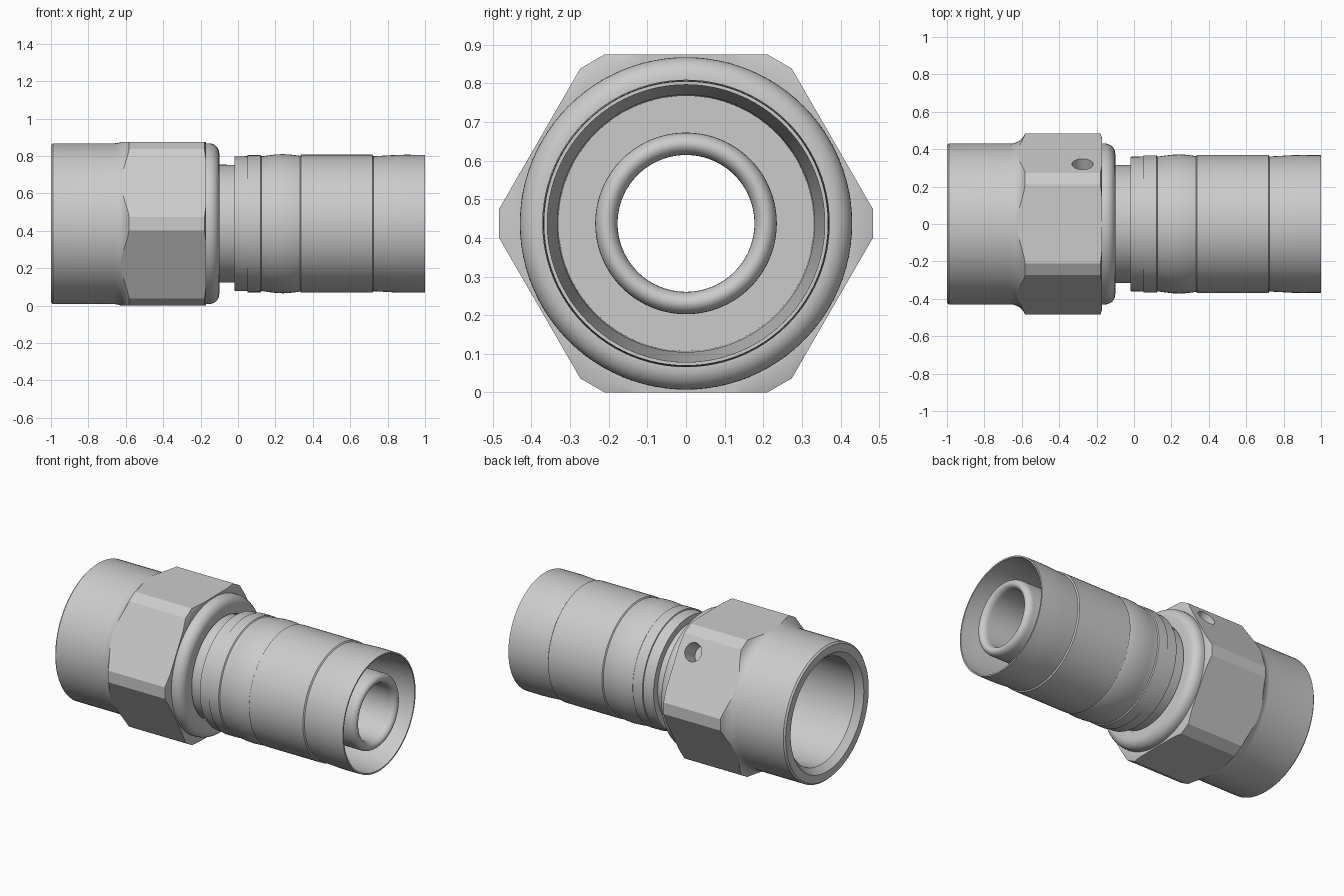
import bpy, bmesh
from math import sin, cos, pi, radians
from mathutils import Vector, Matrix

if "Cube" in bpy.data.objects:
    bpy.data.objects.remove(bpy.data.objects["Cube"])

AXIS_Z = 0.4375
SEG = 96


def finish(bm, name):
    bmesh.ops.recalc_face_normals(bm, faces=bm.faces)
    mesh = bpy.data.meshes.new(name)
    bm.to_mesh(mesh)
    bm.free()
    obj = bpy.data.objects.new(name, mesh)
    bpy.context.collection.objects.link(obj)
    return obj


def lathe(name, profile):
    """Revolve a closed (x, radius) outline about the long axis."""
    bm = bmesh.new()
    rings = []
    for i in range(SEG):
        a = 2 * pi * i / SEG
        rings.append([bm.verts.new((x, r * cos(a), AXIS_Z + r * sin(a))) for x, r in profile])
    n = len(profile)
    for i in range(SEG):
        p, q = rings[i], rings[(i + 1) % SEG]
        for j in range(n):
            k = (j + 1) % n
            bm.faces.new((p[j], p[k], q[k], q[j]))
    return finish(bm, name)


def arc(cx, cr, rad_x, rad_r, start, end, steps=8):
    return [(cx + rad_x * cos(radians(start + (end - start) * i / steps)),
             cr + rad_r * sin(radians(start + (end - start) * i / steps)))
            for i in range(steps + 1)]


def boolean(obj, cutter, operation):
    mod = obj.modifiers.new(operation, 'BOOLEAN')
    mod.object, mod.operation, mod.solver = cutter, operation, 'EXACT'
    bpy.context.view_layer.objects.active = obj
    bpy.ops.object.modifier_apply(modifier=mod.name)
    bpy.data.objects.remove(cutter)


def smooth(obj):
    bpy.ops.object.select_all(action='DESELECT')
    obj.select_set(True)
    bpy.context.view_layer.objects.active = obj
    bpy.ops.object.shade_smooth_by_angle(angle=radians(25))


# Swivel nut: turned blank with bore, flare and rounded collar
nut = lathe("swivel_nut",
            [(-1.0, 0.37), (-1.0, 0.42), (-0.99, 0.43)]
            + arc(-0.66, 0.52, 0.085, 0.09, -90, 0)
            + [(-0.19, 0.52), (-0.17, 0.455), (-0.17, 0.43)]
            + arc(-0.155, 0.375, 0.055, 0.055, 90, 0)
            + [(-0.10, 0.325), (-0.36, 0.325), (-0.38, 0.335), (-0.96, 0.335)])

# Wrench flats: hexagon with blunted corners, intersected with the blank
bm = bmesh.new()
outline = []
for k in range(6):
    a = k * pi / 3
    for t in (-0.0367, 0.0367):
        outline.append((0.484 * cos(a) - t * sin(a), AXIS_Z + 0.484 * sin(a) + t * cos(a)))
ends = [[bm.verts.new((x, y, z)) for y, z in outline] for x in (-1.2, 0.2)]
bm.faces.new(ends[0])
bm.faces.new(ends[1])
for i in range(12):
    j = (i + 1) % 12
    bm.faces.new((ends[0][i], ends[0][j], ends[1][j], ends[1][i]))
boolean(nut, finish(bm, "hex_cutter"), 'INTERSECT')

# Retaining wire hole in one flat
normal = Vector((0, cos(pi / 6), sin(pi / 6)))
bm = bmesh.new()
bmesh.ops.create_cone(bm, cap_ends=True, segments=32, radius1=0.057, radius2=0.057, depth=0.24,
                      matrix=Matrix.Translation((-0.275, 0.32, AXIS_Z + 0.321))
                      @ normal.to_track_quat('Z', 'Y').to_matrix().to_4x4())
boolean(nut, finish(bm, "hole_cutter"), 'DIFFERENCE')
smooth(nut)

# Stem: sealing head inside the nut, neck and hose tail with rounded tip
stem = lathe("hose_stem",
             [(-0.45, 0.177), (-0.45, 0.30), (-0.43, 0.318), (-0.02, 0.315), (0.03, 0.315),
              (0.03, 0.235)]
             + arc(0.95, 0.206, 0.04, 0.029, 90, -90, 12))
smooth(stem)

# Crimp ferrule: thin shell with shallow grooves, bulge and waist
ferrule = lathe("crimp_ferrule",
                [(-0.02, 0.30), (-0.02, 0.357), (-0.015, 0.36), (0.05, 0.361), (0.052, 0.367),
                 (0.12, 0.367), (0.125, 0.361), (0.135, 0.361), (0.16, 0.365), (0.20, 0.370),
                 (0.24, 0.372), (0.28, 0.370), (0.325, 0.364), (0.332, 0.362), (0.337, 0.369),
                 (0.718, 0.369), (0.724, 0.361), (0.78, 0.364), (0.85, 0.368), (0.90, 0.369),
                 (1.0, 0.368), (1.0, 0.359), (0.90, 0.357), (0.72, 0.333), (0.05, 0.33),
                 (0.05, 0.23), (0.0, 0.23)])
smooth(ferrule)
